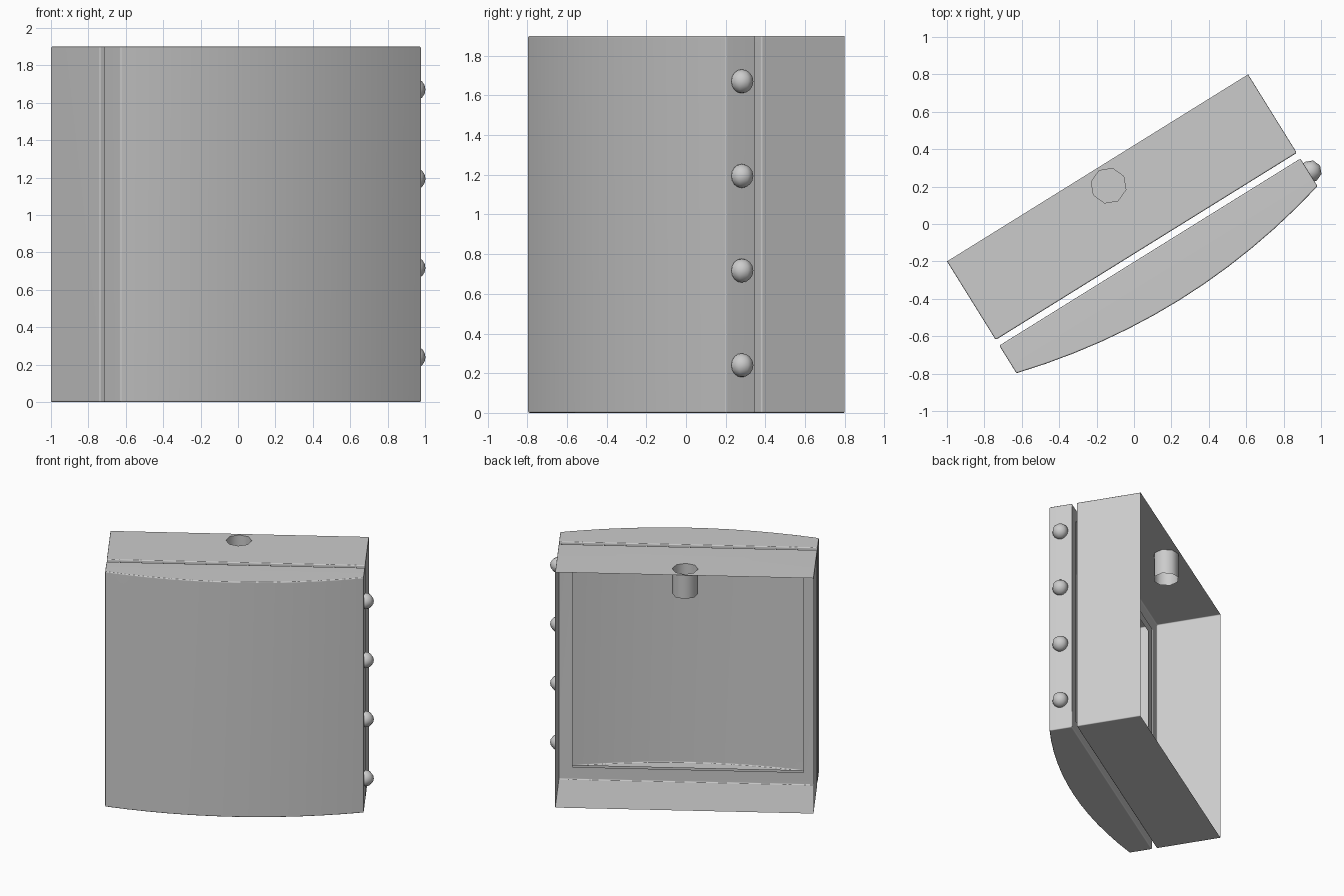
import bpy, bmesh, math
from mathutils import Matrix, Vector

if "Cube" in bpy.data.objects:
    bpy.data.objects.remove(bpy.data.objects["Cube"])

L, H = 1.895, 1.90          # cabinet width and height
LIP = 0.10                  # width of the rim around each opening
BOX_FRONT = 0.494           # depths measured from the open back
DOOR_BACK, DOOR_EDGE, BULGE = 0.53, 0.704, 0.128
HOLE = (0.0, -0.112)
HOLE_R = 0.095
ANGLE = math.atan2(1.0, 1.61)
PLACE = Matrix.Translation((-0.195, 0.30, 0)) @ Matrix.Rotation(ANGLE, 4, 'Z')


def octagon(bm, z):
    return [bm.verts.new((HOLE[0] + HOLE_R * math.cos(i * math.pi / 4),
                          HOLE[1] + HOLE_R * math.sin(i * math.pi / 4), z))
            for i in range(8)]


def loop_edges(bm, verts):
    return [bm.edges.new((verts[i], verts[(i + 1) % len(verts)]))
            for i in range(len(verts))]


def rim(bm, y):
    """Rectangular frame of four quads around an opening."""
    def ring(d):
        x = L / 2 - d
        return [bm.verts.new(p) for p in
                ((-x, y, d), (x, y, d), (x, y, H - d), (-x, y, H - d))]
    outer, inner = ring(0), ring(LIP)
    for i in range(4):
        j = (i + 1) % 4
        bm.faces.new((outer[i], outer[j], inner[j], inner[i]))


def shell(bm, profile, hole=False):
    """Walls along an open profile, closed by a floor and a top."""
    low = [bm.verts.new((x, y, 0)) for x, y in profile]
    top = [bm.verts.new((x, y, H)) for x, y in profile]
    return low, top


def finish(name, bm, bevel=0.0):
    bmesh.ops.remove_doubles(bm, verts=bm.verts, dist=0.0005)
    bmesh.ops.recalc_face_normals(bm, faces=bm.faces)
    if bevel:
        edges = [e for e in bm.edges
                 if len(e.link_faces) == 2 and e.calc_face_angle() > 0.8]
        bmesh.ops.bevel(bm, geom=edges, offset=bevel, segments=2,
                        profile=0.5, affect='EDGES')
    me = bpy.data.meshes.new(name)
    bm.to_mesh(me)
    bm.free()
    ob = bpy.data.objects.new(name, me)
    bpy.context.collection.objects.link(ob)
    ob.matrix_world = PLACE
    bpy.ops.object.select_all(action='DESELECT')
    ob.select_set(True)
    bpy.context.view_layer.objects.active = ob
    bpy.ops.object.shade_smooth_by_angle(angle=math.radians(50))
    if bevel:
        wn = ob.modifiers.new("weighted_normals", 'WEIGHTED_NORMAL')
        wn.keep_sharp = True
    return ob


# rear box: open back, rimmed front opening, round hole in the top
bm = bmesh.new()
rect = [(-L / 2, 0), (-L / 2, -BOX_FRONT), (L / 2, -BOX_FRONT), (L / 2, 0)]
low, top = shell(bm, rect)
bm.faces.new(low)
for i in (0, 2):
    bm.faces.new((low[i], low[i + 1], top[i + 1], top[i]))
rim(bm, -BOX_FRONT)
edges = [bm.edges.get((top[i], top[(i + 1) % 4])) or
         bm.edges.new((top[i], top[(i + 1) % 4])) for i in range(4)]
edges += loop_edges(bm, octagon(bm, H))
bmesh.ops.triangle_fill(bm, edges=edges, use_beauty=True, normal=(0, 0, 1))
finish("rear_box", bm, 0.008)

# open tube hanging from the hole
bm = bmesh.new()
a, b = octagon(bm, H), octagon(bm, H - 0.2)
for i in range(8):
    j = (i + 1) % 8
    bm.faces.new((a[i], a[j], b[j], b[i]))
finish("top_tube", bm)

# bowed door: hollow, with a rim on its back
bm = bmesh.new()
N = 12
prof = [(-L / 2, -DOOR_BACK)]
for i in range(N + 1):
    t = -1 + 2 * i / N
    prof.append((t * L / 2, -DOOR_EDGE - BULGE * (1 - t * t)))
prof.append((L / 2, -DOOR_BACK))
low, top = shell(bm, prof)
bm.faces.new(low)
bm.faces.new(top)
for i in range(len(prof) - 1):
    bm.faces.new((low[i], low[i + 1], top[i + 1], top[i]))
rim(bm, -DOOR_BACK)
finish("bowed_door", bm, 0.008)

# four studs along the door's right edge
for k in range(4):
    bm = bmesh.new()
    spot = Vector((L / 2 + 0.01, -(DOOR_BACK + DOOR_EDGE) / 2, 0.24 + k * 0.477))
    bmesh.ops.create_uvsphere(bm, u_segments=8, v_segments=8, radius=0.06,
                              matrix=Matrix.Translation(spot))
    finish("door_stud_%d" % (k + 1), bm)
